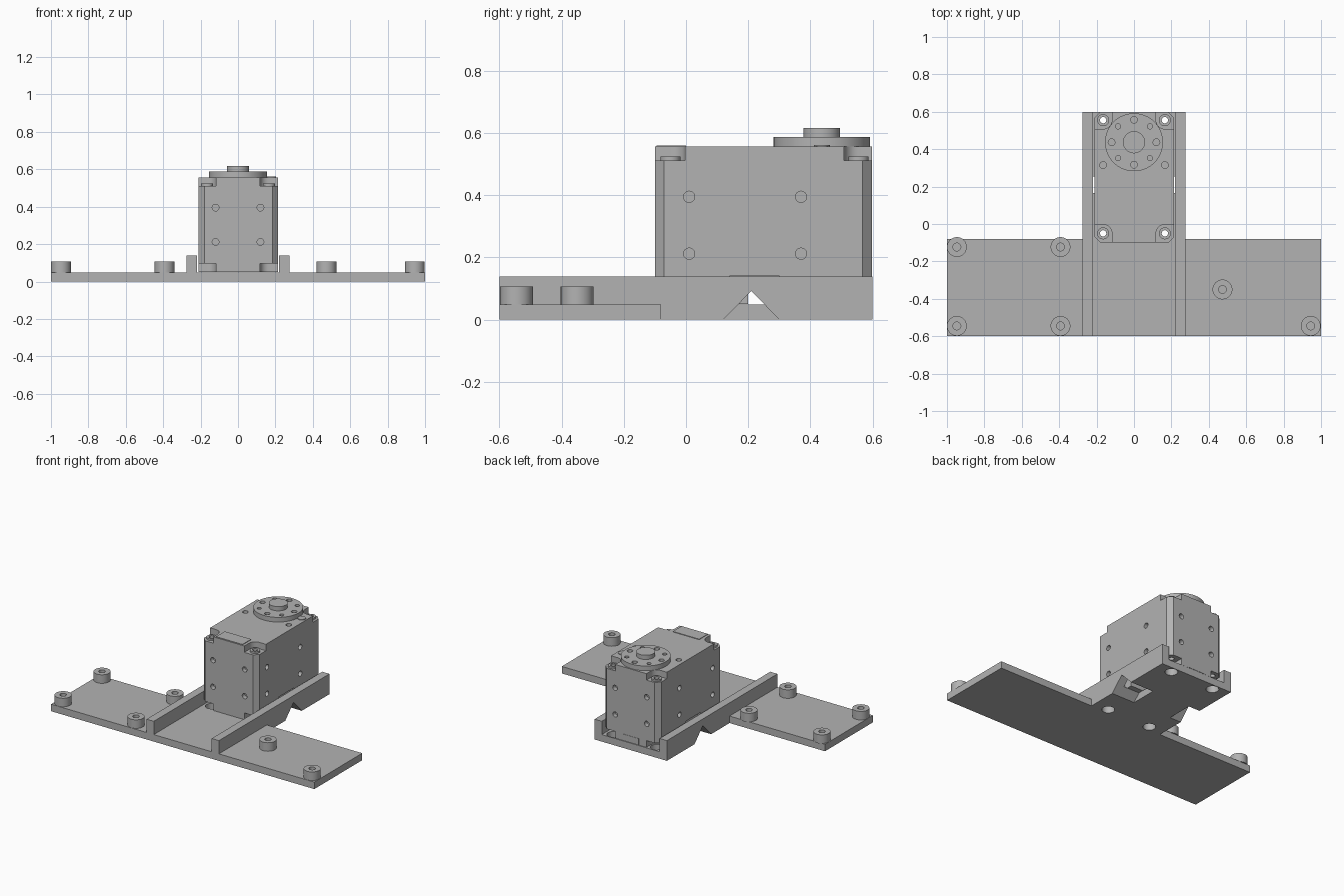
import bpy
import bmesh
from math import radians, sin, cos, pi
from mathutils import Matrix, Vector

if "Cube" in bpy.data.objects:
    bpy.data.objects.remove(bpy.data.objects["Cube"], do_unlink=True)

grey = bpy.data.materials.new("plain grey")
grey.use_nodes = True
grey.diffuse_color = (0.45, 0.45, 0.45, 1)
grey.node_tree.nodes["Principled BSDF"].inputs["Base Color"].default_value = grey.diffuse_color


def make(name, bm):
    bmesh.ops.recalc_face_normals(bm, faces=bm.faces)
    mesh = bpy.data.meshes.new(name)
    bm.to_mesh(mesh)
    bm.free()
    mesh.materials.append(grey)
    obj = bpy.data.objects.new(name, mesh)
    bpy.context.scene.collection.objects.link(obj)
    return obj


def box(name, low, high):
    low, high = Vector(low), Vector(high)
    bm = bmesh.new()
    bmesh.ops.create_cube(bm, size=1)
    bmesh.ops.scale(bm, vec=high - low, verts=bm.verts)
    bmesh.ops.translate(bm, vec=(low + high) / 2, verts=bm.verts)
    return make(name, bm)


def cylinder(name, centre, radius, depth, axis="Z", sides=32):
    bm = bmesh.new()
    bmesh.ops.create_cone(bm, cap_ends=True, segments=sides,
                          radius1=radius, radius2=radius, depth=depth)
    turn = {"X": Matrix.Rotation(pi / 2, 3, "Y"),
            "Y": Matrix.Rotation(pi / 2, 3, "X"), "Z": Matrix.Identity(3)}[axis]
    bmesh.ops.rotate(bm, matrix=turn, verts=bm.verts)
    bmesh.ops.translate(bm, vec=centre, verts=bm.verts)
    return make(name, bm)


def prism(name, outline, offset):
    bm = bmesh.new()
    face = bm.faces.new([bm.verts.new(p) for p in outline])
    side = bmesh.ops.extrude_face_region(bm, geom=[face])["geom"]
    bmesh.ops.translate(bm, vec=offset,
                        verts=[v for v in side if isinstance(v, bmesh.types.BMVert)])
    return make(name, bm)


def combine(target, tool, operation="DIFFERENCE"):
    mod = target.modifiers.new("shape", "BOOLEAN")
    mod.operation, mod.solver, mod.object = operation, "EXACT", tool
    bpy.context.view_layer.update()
    bpy.context.view_layer.objects.active = target
    bpy.ops.object.modifier_apply(modifier=mod.name)
    bpy.data.objects.remove(tool, do_unlink=True)


def drill(target, centre, radius, depth, axis="Z", sides=24):
    combine(target, cylinder("drill", centre, radius, depth, axis, sides))


screws = [(x, y) for x in (-0.165, 0.165) for y in (-0.05, 0.555)]

# T-shaped base with two long rails
base = prism("base_plate", [(-1, -0.6, 0), (1, -0.6, 0), (1, -0.08, 0), (0.275, -0.08, 0),
                            (0.275, 0.6, 0), (-0.275, 0.6, 0), (-0.275, -0.08, 0),
                            (-1, -0.08, 0)], (0, 0, 0.048))
for x in (-0.275, 0.22):
    combine(base, box("rail", (x, -0.6, 0), (x + 0.055, 0.6, 0.139)), "UNION")

# V notches in the rails, and screw clearance holes
for x, depth in ((0.1, 0.3), (-0.4, 0.21)):
    combine(base, prism("notch", [(x, 0.11, -0.01), (x, 0.31, -0.01), (x, 0.21, 0.092)],
                        (depth, 0, 0)))
for x, y in screws:
    drill(base, (x, y, 0), 0.04, 0.2)

# Hollow standoffs
posts = [(x, y) for x in (-0.947, -0.393) for y in (-0.123, -0.545)]
standoffs = []
for x, y in posts + [(0.473, -0.35), (0.945, -0.545)]:
    post = cylinder("standoff", (x, y, 0.0765), 0.053, 0.06)
    drill(post, (x, y, 0.1), 0.021, 0.08)
    standoffs.append(post)

# Motor case with chamfered upright edges
outline = []
for x, y in ((-0.21, -0.1), (0.214, -0.1), (0.214, 0.598), (-0.21, 0.598)):
    sx, sy = (1 if x < 0 else -1), (1 if y < 0 else -1)
    pair = [(x, y + sy * 0.03, 0.05), (x + sx * 0.03, y, 0.05)]
    outline += pair if sx == sy else pair[::-1]
case = prism("motor_case", outline, (0, 0, 0.506))

# Rounded recesses at all eight corners, with through holes
for x, y in screws:
    sx, sy = (1 if x > 0 else -1), (1 if y > 0.2 else -1)
    arc = [(x + 0.1 * sx, y + 0.1 * sy), (x - 0.047 * sx, y + 0.1 * sy)]
    arc += [(x - 0.047 * sx * cos(a), y - 0.047 * sy * sin(a))
            for a in (i * pi / 16 for i in range(9))]
    arc.append((x + 0.1 * sx, y - 0.047 * sy))
    for z in (0.0, 0.512):
        combine(case, prism("corner_cut", [(px, py, z) for px, py in arc], (0, 0, 0.096)))
    drill(case, (x, y, 0.3), 0.017, 1)

# Shallow threaded holes on the sides, ends and top
for z in (0.212, 0.395):
    for y in (0.01, 0.37):
        for x in (-0.21, 0.214):
            drill(case, (x, y, z), 0.018, 0.06, "X")
    for x in (-0.12, 0.12):
        for y in (-0.1, 0.598):
            drill(case, (x, y, z), 0.018, 0.06, "Y")
for x in (-0.165, 0.165):
    drill(case, (x, 0.315, 0.556), 0.018, 0.06)

# Cable channel under the case
for x in (-0.23, 0.19):
    combine(case, box("cable_recess", (x, 0.14, 0.03), (x + 0.04, 0.3, 0.141)))
combine(case, box("cable_channel", (-0.3, 0.2, 0.03), (0.3, 0.29, 0.11)))

# Thin covers on top and at the back
front_cover = box("front_cover", (-0.1, -0.095, 0.55), (0.1, 0, 0.56))
back_cover = box("back_cover", (-0.06, 0.59, 0.052), (0.06, 0.6, 0.095))

# Screw washers in the upper recesses
washers = []
for x, y in screws:
    washer = cylinder("screw_washer", (x, y, 0.517), 0.032, 0.014)
    drill(washer, (x, y, 0.517), 0.017, 0.1)
    washers.append(washer)

# Output horn with a ring of holes and a raised hub
horn = cylinder("output_horn", (0, 0.437, 0.57), 0.155, 0.036, sides=64)
for i in range(8):
    a = i * pi / 4
    drill(horn, (0.12 * cos(a), 0.437 + 0.12 * sin(a), 0.58), 0.014 if i % 2 else 0.018, 0.06)
hub = cylinder("horn_hub", (0, 0.437, 0.597), 0.059, 0.04, sides=48)
marker = cylinder("horn_marker", (0.178, 0.437, 0.556), 0.026, 0.01)

# Smooth the round walls, keep the edges sharp
bpy.ops.object.select_all(action="DESELECT")
for obj in [base, case, horn, hub, marker] + standoffs + washers:
    obj.select_set(True)
bpy.context.view_layer.objects.active = case
bpy.ops.object.shade_smooth_by_angle(angle=radians(30))
bpy.ops.object.select_all(action="DESELECT")
